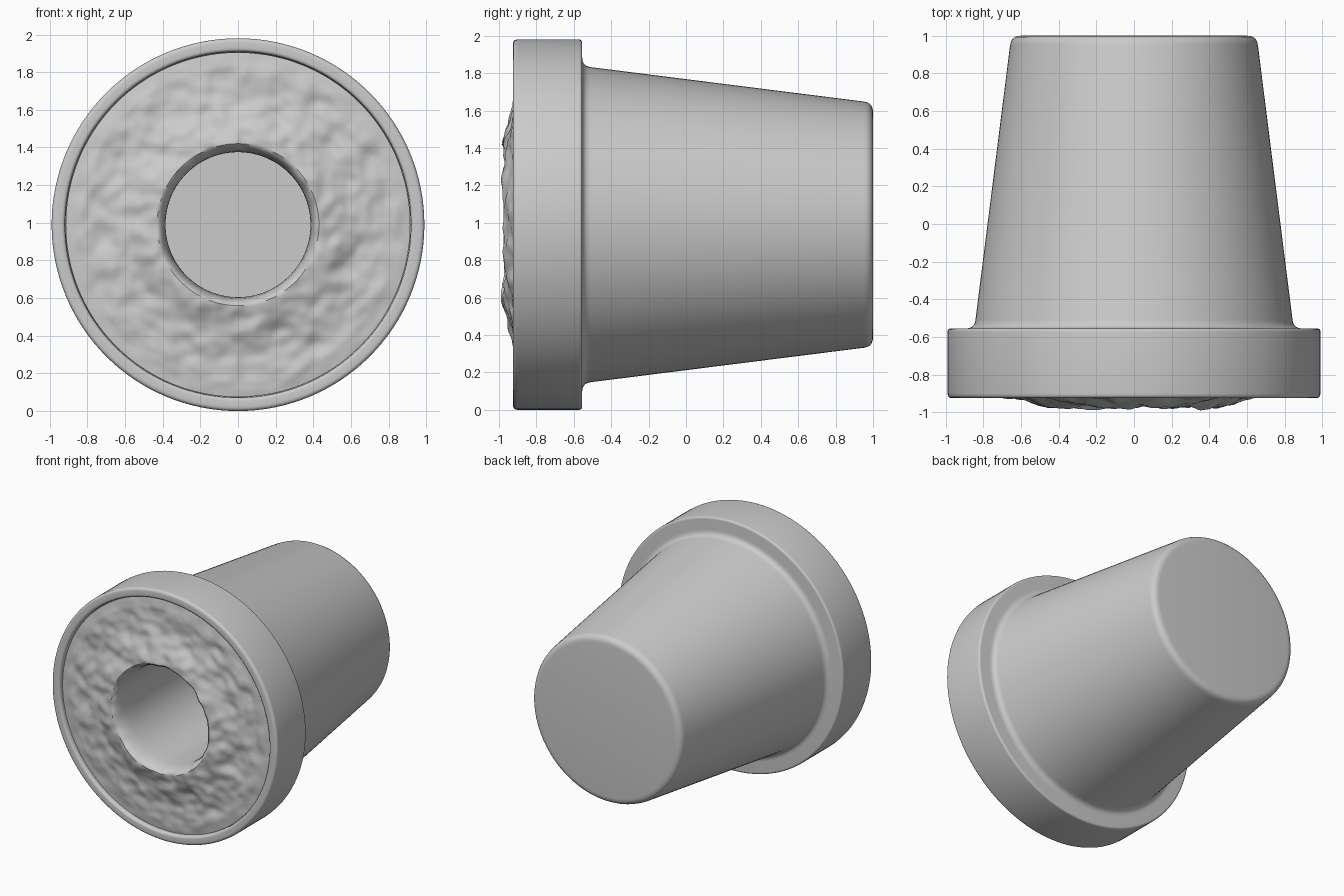
import bpy, bmesh, math
from mathutils import Vector, noise

if "Cube" in bpy.data.objects:
    bpy.data.objects.remove(bpy.data.objects["Cube"])

CZ = 0.99      # height of the pot axis (runs along y)
SEG = 128


def rounded(points, steps=5):
    """Profile of (radius, y, fillet) -> list of (radius, y) with rounded corners."""
    out = []
    for i, (r, y, f) in enumerate(points):
        p = Vector((r, y))
        if f == 0:
            out.append((r, y))
            continue
        a = Vector(points[i - 1][:2]) - p
        b = Vector(points[i + 1][:2]) - p
        a = p + a.normalized() * f
        b = p + b.normalized() * f
        for k in range(steps + 1):
            t = k / steps
            q = a * (1 - t) ** 2 + p * 2 * t * (1 - t) + b * t * t
            out.append((q.x, q.y))
    return out


def revolve(name, profile, seg=SEG, offset=None):
    """Lathe a profile around the y axis; it starts and ends on the axis."""
    bm = bmesh.new()
    rings = []
    for r, y in profile:
        ring = []
        for i in range(1 if r == 0 else seg):
            a = 2 * math.pi * i / seg
            co = Vector((r * math.cos(a), y, r * math.sin(a)))
            if offset:
                co.y += offset(co, r, y)
            co.z += CZ
            ring.append(bm.verts.new(co))
        rings.append(ring)
    for A, B in zip(rings, rings[1:]):
        for i in range(seg):
            j = (i + 1) % seg
            if len(A) == 1:
                bm.faces.new((A[0], B[i], B[j]))
            elif len(B) == 1:
                bm.faces.new((A[i], B[0], A[j]))
            else:
                bm.faces.new((A[i], B[i], B[j], A[j]))
    bmesh.ops.recalc_face_normals(bm, faces=bm.faces)
    me = bpy.data.meshes.new(name)
    bm.to_mesh(me)
    bm.free()
    ob = bpy.data.objects.new(name, me)
    bpy.context.collection.objects.link(ob)
    bpy.ops.object.select_all(action='DESELECT')
    ob.select_set(True)
    bpy.context.view_layer.objects.active = ob
    bpy.ops.object.shade_smooth_by_angle(angle=math.radians(40))
    return ob


# Pot: tapered body, wide collar and hollow inside
revolve("pot", rounded([
    (0, 1.0, 0), (0.652, 1.0, 0.05), (0.848, -0.555, 0.045),
    (0.99, -0.555, 0.018), (0.99, -0.925, 0.025), (0.92, -0.925, 0.02),
    (0.90, -0.60, 0), (0.78, -0.54, 0), (0.60, 0.88, 0), (0, 0.88, 0)]))


# Soil: lumpy mound around a deep planting hole
def mound(r):
    ridge = math.exp(-((r - 0.42) / 0.17) ** 2)
    edge = max(0.0, (r - 0.84) / 0.08)
    return -0.905 - 0.072 * ridge + 0.012 * edge


def lumps(co, r, y):
    if r < 0.384 or y > -0.8:
        return 0.0
    p = Vector((co.x, 0, co.z))
    n = noise.noise(p * 7) * 0.022 + noise.noise(p * 15 + Vector((5, 3, 1))) * 0.011
    fade = min(1.0, (0.925 - r) / 0.12)
    return max(n * fade, -0.9985 - y)


N = 44
hole = [(0, 0.8), (0.385, 0.8), (0.385, 0.2), (0.385, -0.4), (0.385, -0.75),
        (0.386, -0.85), (0.392, -0.90), (0.402, -0.94), (0.415, -0.965)]
top = [(0.43 + 0.485 * i / N, mound(0.43 + 0.485 * i / N)) for i in range(N + 1)]
back = [(0.895, -0.62), (0.77, -0.53), (0.59, 0.86), (0, 0.86)]
revolve("soil", hole + top + back, 192, lumps)
